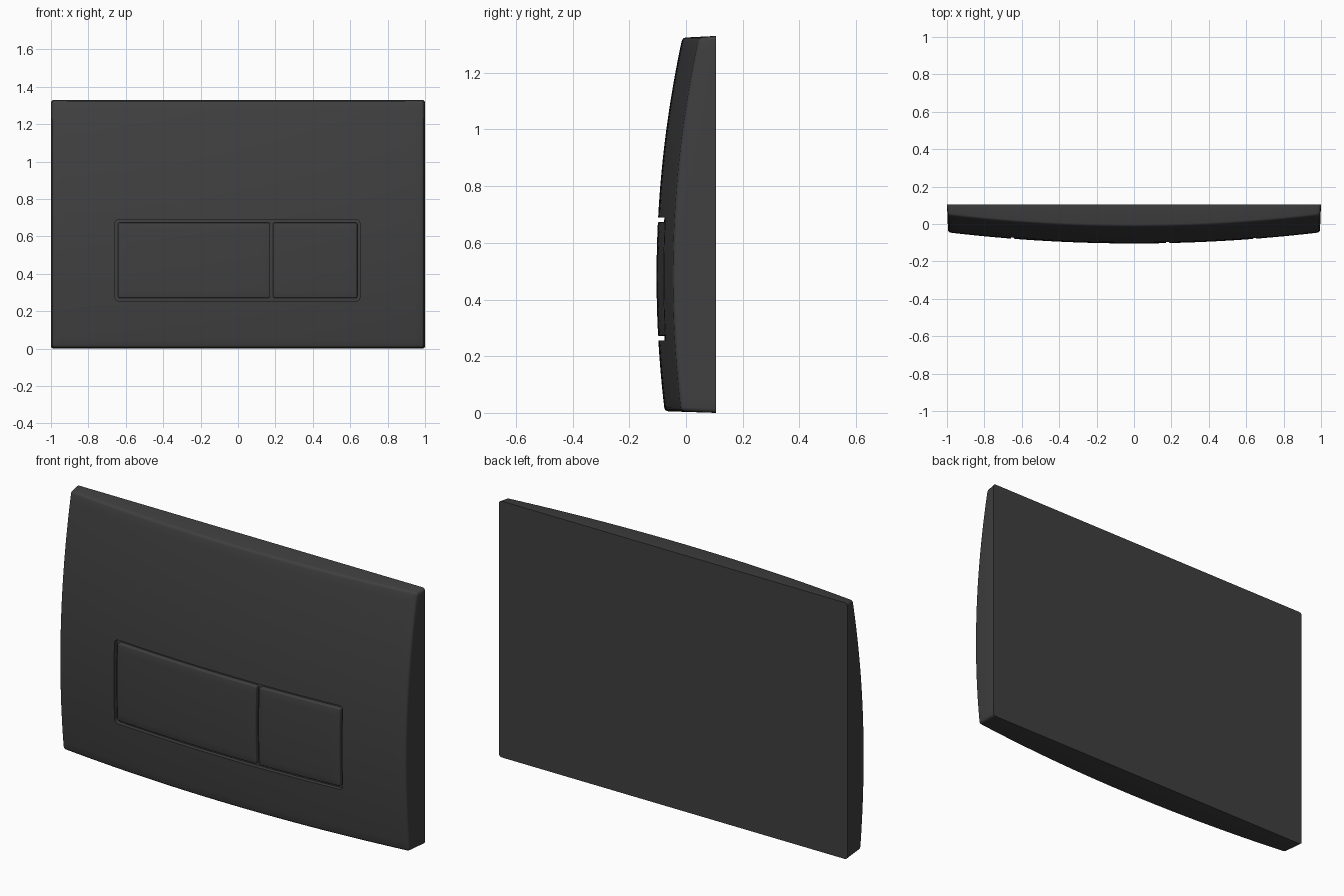
import bpy
import bmesh

cube = bpy.data.objects.get("Cube")
if cube:
    bpy.data.objects.remove(cube, do_unlink=True)

# Matt charcoal finish
charcoal = bpy.data.materials.new("charcoal")
charcoal.use_nodes = True
colour = (0.05, 0.05, 0.05, 1)
charcoal.diffuse_color = colour
bsdf = charcoal.node_tree.nodes["Principled BSDF"]
bsdf.inputs["Base Color"].default_value = colour
bsdf.inputs["Roughness"].default_value = 0.6

BACK = 0.105


def crown(x, z):
    """Depth of the doubly curved front face."""
    return -0.104 + 0.06 * x * x + 0.128 * (z - 0.48) ** 2


def curved_block(name, x0, x1, z0, z1, front, back, cols, rows,
                 corner=0.0, edge=0.0, draft=0.0):
    """Block with curved front and back, rounded corners and front rim."""
    bm = bmesh.new()
    bmesh.ops.create_grid(bm, x_segments=cols, y_segments=rows, size=1)
    cx, cz, hx, hz = (x0 + x1) / 2, (z0 + z1) / 2, (x1 - x0) / 2, (z1 - z0) / 2
    where = {}
    for v in bm.verts:
        where[v] = (v.co.x, v.co.y)
    front_verts = list(bm.verts)
    result = bmesh.ops.extrude_face_region(bm, geom=bm.faces[:], use_keep_orig=True)
    back_verts = [g for g in result["geom"] if isinstance(g, bmesh.types.BMVert)]
    for verts, depth, inset in ((front_verts, front, draft), (back_verts, back, 0)):
        for v in verts:
            u, w = v.co.x, v.co.y
            x, z = cx + u * (hx - inset), cz + w * (hz - inset)
            v.co = (x, depth(x, z), z)
    bmesh.ops.recalc_face_normals(bm, faces=bm.faces[:])

    fronts = set(front_verts)
    corners = [e for e in bm.edges if (e.verts[0] in fronts) != (e.verts[1] in fronts)
               and e.calc_face_angle(0) > 1]
    if corner:
        bmesh.ops.bevel(bm, geom=corners, offset=corner, segments=4,
                        profile=0.5, affect='EDGES', clamp_overlap=True)
    if edge:
        rim = [e for e in bm.edges if e.calc_face_angle(0) > 1
               and all(v.co.y < (front(v.co.x, v.co.z) + back(v.co.x, v.co.z)) / 2
                       for v in e.verts)]
        bmesh.ops.bevel(bm, geom=rim, offset=edge, segments=3,
                        profile=0.5, affect='EDGES', clamp_overlap=True)
    mesh = bpy.data.meshes.new(name)
    bm.to_mesh(mesh)
    bm.free()
    mesh.materials.append(charcoal)
    obj = bpy.data.objects.new(name, mesh)
    bpy.context.collection.objects.link(obj)
    return obj


def activate(obj):
    bpy.ops.object.select_all(action='DESELECT')
    obj.select_set(True)
    bpy.context.view_layer.objects.active = obj


# Wall plate with slightly drafted sides
plate = curved_block("wall_plate", -1, 1, 0, 1.33, crown, lambda x, z: BACK,
                     40, 28, corner=0.015, edge=0.012, draft=0.006)

# Shallow recess that follows the front curve
cutter = curved_block("recess_cutter", -0.658, 0.652, 0.255, 0.69,
                      lambda x, z: -0.3, lambda x, z: crown(x, z) + 0.022,
                      24, 10, corner=0.02)
cutter.hide_render = True
cut = plate.modifiers.new("recess", 'BOOLEAN')
cut.operation = 'DIFFERENCE'
cut.solver = 'EXACT'
cut.object = cutter
activate(plate)
bpy.ops.object.modifier_apply(modifier=cut.name)
bpy.data.objects.remove(cutter, do_unlink=True)

# Large and small push buttons, flush with the plate
buttons = []
for name, x0, x1, cols in (("large_button", -0.642, 0.172, 18),
                           ("small_button", 0.187, 0.638, 10)):
    buttons.append(curved_block(name, x0, x1, 0.271, 0.674, crown,
                                lambda x, z: crown(x, z) + 0.03,
                                cols, 10, corner=0.01, edge=0.005))

for obj in [plate] + buttons:
    activate(obj)
    bpy.ops.object.shade_smooth_by_angle(angle=0.6)
